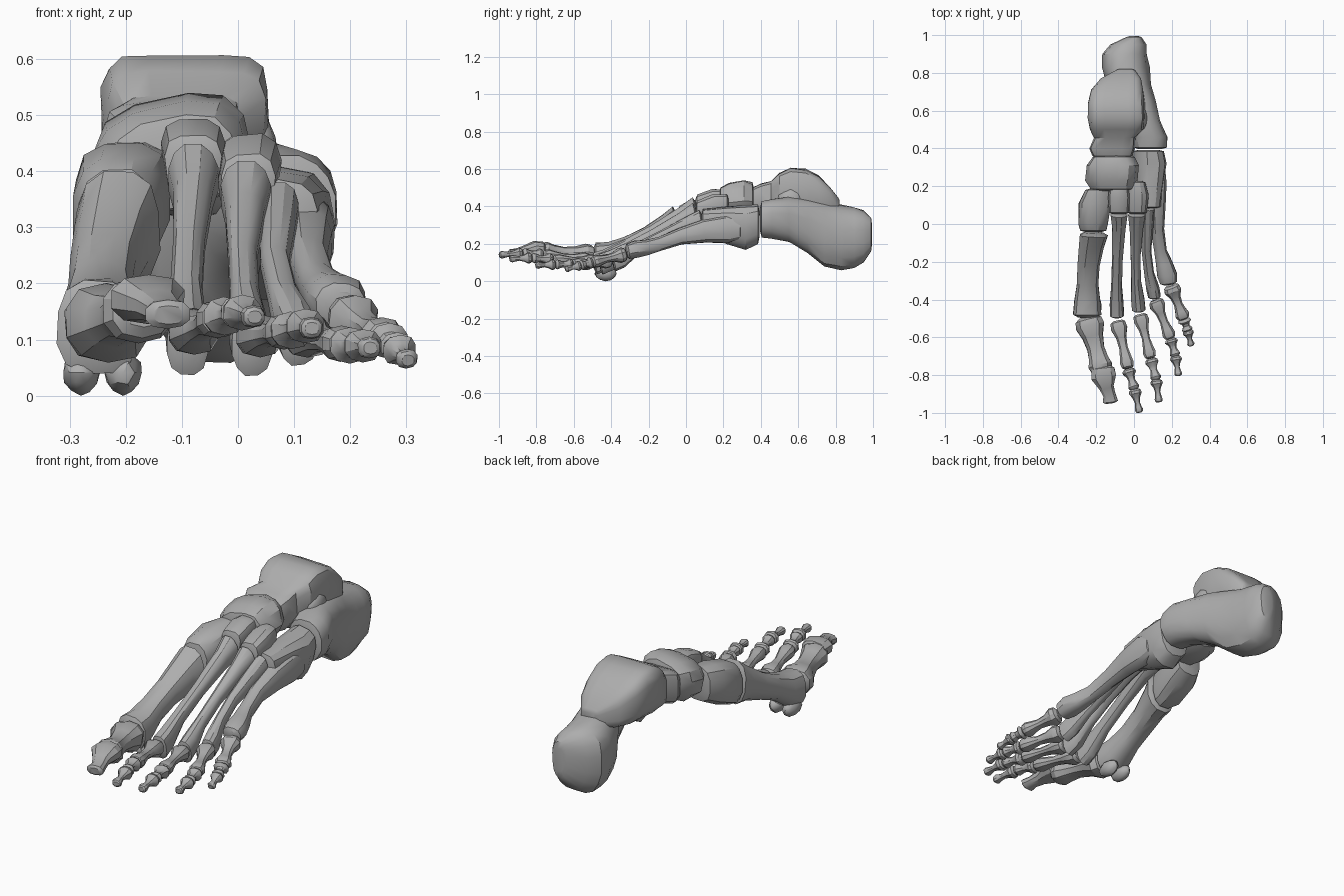
import bpy, bmesh, math, random
from mathutils import Vector, Matrix

random.seed(4)
cube = bpy.data.objects.get("Cube")
if cube:
    bpy.data.objects.remove(cube, do_unlink=True)

mat = bpy.data.materials.new("bone_grey")
mat.use_nodes = True
GREY = (0.42, 0.42, 0.42, 1)
mat.diffuse_color = GREY
mat.node_tree.nodes["Principled BSDF"].inputs["Base Color"].default_value = GREY


def finish(name, bm):
    bmesh.ops.recalc_face_normals(bm, faces=bm.faces)
    mesh = bpy.data.meshes.new(name)
    bm.to_mesh(mesh)
    bm.free()
    obj = bpy.data.objects.new(name, mesh)
    bpy.context.collection.objects.link(obj)
    mesh.materials.append(mat)
    bpy.ops.object.select_all(action='DESELECT')
    obj.select_set(True)
    bpy.context.view_layer.objects.active = obj
    bpy.ops.object.shade_smooth_by_angle(angle=math.radians(32))
    return obj


def bone(name, stations, sides=12, power=0.85, roll=0, taper=0, groove=0, upright=0, dome=0.2, rough=0.03):
    """Loft through stations (x, y, z, half width, half height).
    taper narrows the underside, groove dips the middle of the top,
    upright turns the sections from square to the path (0) to vertical (1)."""
    pts = [Vector(s[:3]) for s in stations]
    n = len(pts)
    rings = []
    for i, s in enumerate(stations):
        t = (pts[min(i + 1, n - 1)] - pts[max(i - 1, 0)]).normalized()
        t = t.lerp(Vector((0, math.copysign(1, t.y), 0)), upright).normalized()
        rings.append((pts[i], t, s[3], s[4]))
    # rounded ends
    p, t, w, h = rings[0]
    rings.insert(0, (p - t * w * dome, t, w * .65, h * .65))
    p, t, w, h = rings[-1]
    rings.append((p + t * w * dome, t, w * .65, h * .65))
    bm = bmesh.new()
    loops = []
    for p, t, w, h in rings:
        side = t.cross(Vector((0, 0, 1))).normalized()
        if side.x < 0:
            side = -side
        up = side.cross(t)
        if up.z < 0:
            up = -up
        loop = []
        for k in range(sides):
            a = 2 * math.pi * (k + .5) / sides
            c, d = math.cos(a), math.sin(a)
            u = math.copysign(abs(c) ** power, c)
            v = math.copysign(abs(d) ** power, d)
            u *= 1 - taper * max(0, -v)
            if v > 0:
                v -= groove * (1 - abs(u)) * v
            r = 1 + random.uniform(-rough, rough)
            off = Matrix.Rotation(roll, 2) @ Vector((u * w * r, v * h * r))
            loop.append(bm.verts.new(p + side * off.x + up * off.y))
        loops.append(loop)
    for a, b in zip(loops, loops[1:]):
        for k in range(sides):
            j = (k + 1) % sides
            bm.faces.new((a[k], a[j], b[j], b[k]))
    bm.faces.new(loops[0])
    bm.faces.new(loops[-1])
    return finish(name, bm)


def pebble(name, centre, size):
    bm = bmesh.new()
    bmesh.ops.create_icosphere(bm, subdivisions=2, radius=1)
    for v in bm.verts:
        r = 1 + random.uniform(-.06, .06)
        v.co = Vector(centre) + Vector([c * s * r for c, s in zip(v.co, size)])
    return finish(name, bm)


def phalanx(name, a, b, r0, r1, waist=.5):
    """Toe bone with a broad base, a narrow waist and a rounded end."""
    a, b = Vector(a), Vector(b)
    prof = [(.05, r0 * .9), (.16, r0), (.34, r0 * (waist + .12)), (.55, r1 * (waist + .12)),
            (.74, r1 * .82), (.86, r1), (.95, r1 * .85)]
    bone(name, [(*a.lerp(b, f), r, r * .9) for f, r in prof], sides=10, dome=.25)


# Heel and ankle bones
bone("heel_bone", [(.0, .99, .25, .04, .09), (-.03, .95, .238, .095, .14), (-.05, .90, .232, .122, .165),
                   (-.045, .83, .235, .128, .175), (-.025, .74, .25, .12, .175), (.015, .65, .295, .105, .145),
                   (.038, .55, .33, .102, .122), (.078, .46, .335, .102, .107), (.085, .405, .33, .09, .097)],
     sides=16, power=.8, upright=1, taper=.1, dome=.1)
pebble("heel_shelf", (-.08, .53, .37), (.10, .10, .055))
bone("ankle_bone", [(-.045, .815, .41, .05, .04), (-.07, .77, .435, .105, .075), (-.09, .71, .47, .138, .105),
                    (-.093, .64, .49, .148, .122), (-.093, .56, .492, .15, .127), (-.095, .50, .478, .142, .112),
                    (-.105, .455, .455, .11, .088), (-.118, .40, .44, .122, .09), (-.115, .36, .43, .105, .08)],
     sides=16, power=.5, upright=1, groove=.18, dome=.12)
pebble("ankle_side_process", (.03, .56, .43), (.042, .07, .07))

# Midfoot bones
bone("navicular", [(-.11, .355, .435, .11, .088), (-.115, .31, .435, .138, .10),
                   (-.12, .23, .425, .135, .095), (-.115, .185, .415, .115, .082)],
     power=.75, upright=1, roll=.22, dome=.08)
bone("medial_cuneiform", [(-.19, .18, .37, .07, .085), (-.205, .11, .35, .088, .10),
                          (-.215, .0, .315, .08, .11), (-.215, -.035, .305, .07, .10)],
     power=.75, upright=1, dome=.1)
bone("middle_cuneiform", [(-.08, .185, .43, .052, .062), (-.08, .14, .42, .06, .075), (-.08, .06, .40, .053, .065)],
     power=.65, upright=1, taper=.35, dome=.15)
bone("lateral_cuneiform", [(.01, .22, .395, .05, .07), (.018, .15, .385, .06, .082), (.018, .06, .362, .05, .07)],
     power=.65, upright=1, taper=.35, dome=.15)
bone("cuboid", [(.075, .385, .305, .078, .105), (.08, .32, .285, .087, .12), (.08, .22, .30, .074, .10),
                (.08, .09, .318, .058, .068)],
     power=.75, upright=1, roll=-.2, dome=.1)

# Metatarsals
bone("metatarsal_1", [(-.213, -.06, .295, .075, .105), (-.225, -.12, .27, .068, .085), (-.24, -.22, .222, .06, .066),
                      (-.245, -.32, .178, .058, .062), (-.248, -.41, .13, .07, .08), (-.248, -.48, .122, .076, .085)],
     power=.8, upright=.75, dome=.2)
bone("metatarsal_2", [(-.08, .05, .385, .046, .066), (-.08, -.02, .35, .036, .05), (-.088, -.18, .265, .029, .034),
                      (-.092, -.33, .185, .029, .034), (-.092, -.43, .116, .038, .056), (-.09, -.485, .094, .038, .06)],
     upright=.5)
bone("metatarsal_3", [(.015, .05, .355, .046, .066), (.012, -.03, .318, .036, .048), (.008, -.18, .245, .026, .032),
                      (.012, -.31, .175, .027, .032), (.02, -.40, .112, .036, .054), (.025, -.455, .09, .036, .057)],
     upright=.5)
bone("metatarsal_4", [(.072, .08, .325, .038, .058), (.07, -.01, .292, .033, .044), (.066, -.14, .235, .026, .032),
                      (.08, -.26, .175, .027, .032), (.10, -.34, .122, .036, .05), (.108, -.385, .102, .035, .05)],
     upright=.5)
bone("metatarsal_5", [(.13, .29, .28, .036, .055), (.125, .22, .28, .048, .078), (.122, .10, .27, .046, .064),
                      (.124, -.03, .24, .036, .045), (.14, -.14, .20, .034, .038), (.16, -.21, .18, .045, .042),
                      (.175, -.27, .17, .054, .047), (.183, -.31, .16, .045, .042)], upright=.3)

# Sesamoids under the ball of the big toe
for name, x in (("sesamoid_inner", -.28), ("sesamoid_outer", -.205)):
    pebble(name, (x, -.43, .041), (.034, .06, .039))

# Toes: joints listed from the ball of the foot to the tip, with radii
phalanx("big_toe_proximal", (-.245, -.495, .125), (-.168, -.79, .155), .08, .066, waist=.6)
bone("big_toe_distal", [(-.165, -.765, .17, .062, .04), (-.16, -.81, .172, .068, .044), (-.145, -.865, .16, .04, .03),
                        (-.13, -.905, .15, .034, .025), (-.125, -.94, .145, .041, .026)], sides=10)
toes = [
    ("second", [(-.088, -.51, .11), (-.03, -.77, .14), (.003, -.875, .15), (.03, -1.0, .14)], (.046, .038, .035)),
    ("third", [(.03, -.475, .105), (.09, -.715, .115), (.118, -.825, .125), (.132, -.945, .12)], (.043, .037, .034)),
    ("fourth", [(.112, -.40, .11), (.195, -.61, .09), (.22, -.70, .09), (.236, -.805, .085)], (.044, .036, .033)),
    ("fifth", [(.195, -.325, .145), (.265, -.505, .10), (.285, -.565, .085), (.303, -.645, .063)], (.047, .036, .031)),
]
for toe, joints, radii in toes:
    for part, a, b, r in zip(("proximal", "middle", "distal"), joints, joints[1:], radii):
        phalanx(f"{toe}_toe_{part}", a, b, r, r * (.65 if part == "distal" else .82))
